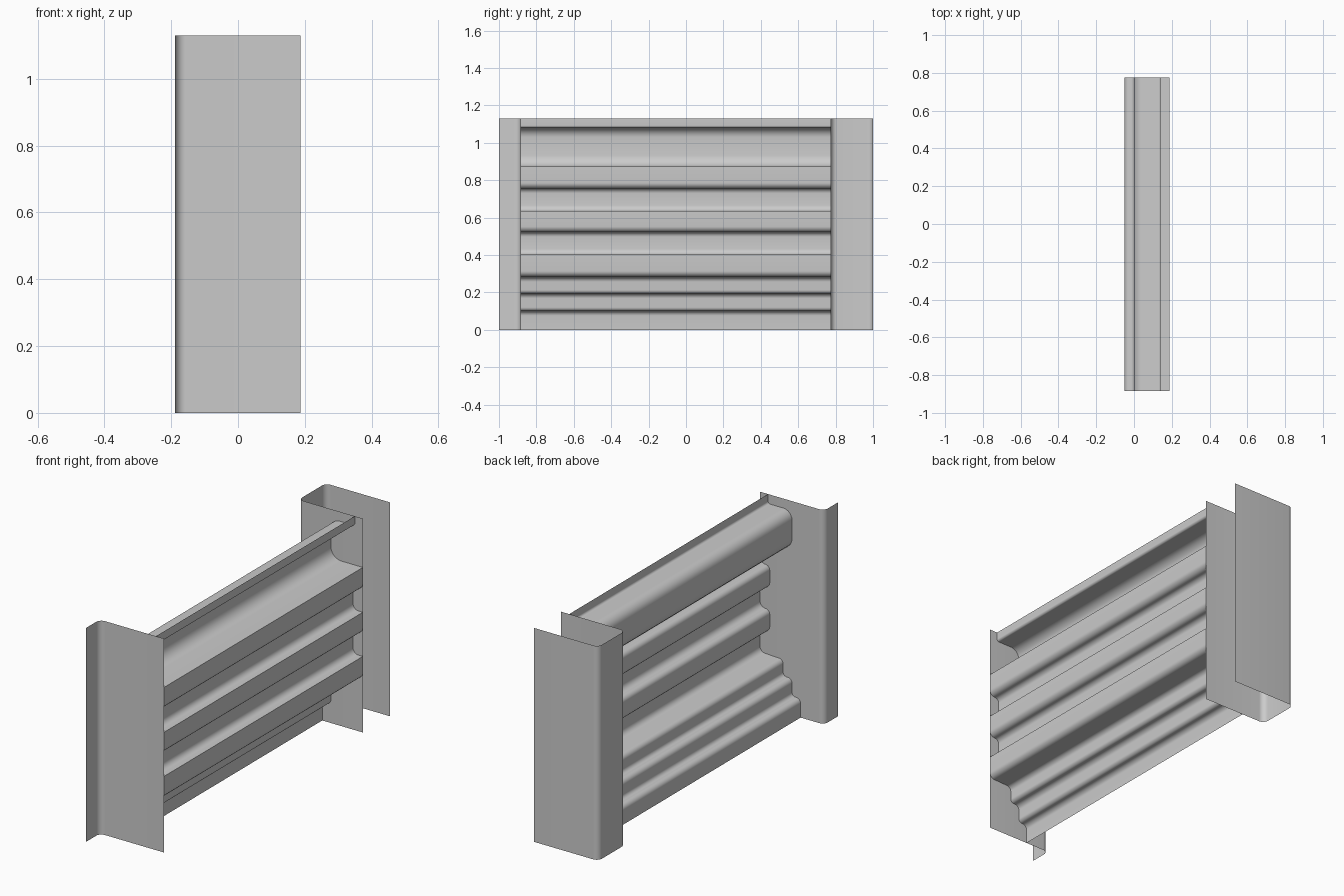
import bpy, math
from mathutils import Vector

if "Cube" in bpy.data.objects:
    bpy.data.objects.remove(bpy.data.objects["Cube"])


def rounded(points, segs=5):
    """Turn (a, b, radius) corners into an open path with arc fillets."""
    path = []
    for i, (a, b, r) in enumerate(points):
        p = Vector((a, b))
        if r == 0 or i in (0, len(points) - 1):
            path.append(p)
            continue
        d0 = (Vector(points[i - 1][:2]) - p).normalized()
        d1 = (Vector(points[i + 1][:2]) - p).normalized()
        half = d0.angle(d1) / 2
        centre = p + (d0 + d1).normalized() * (r / math.sin(half))
        start = p + d0 * (r / math.tan(half)) - centre
        end = p + d1 * (r / math.tan(half)) - centre
        for k in range(segs + 1):
            v = start.lerp(end, k / segs)
            path.append(centre + v.normalized() * r)
    return path


def sheet(name, path, place, lo, hi):
    """Extrude a 2D path into a thin sheet between lo and hi."""
    n = len(path)
    verts = [place(p, t) for t in (lo, hi) for p in path]
    faces = [(i, i + 1, n + i + 1, n + i) for i in range(n - 1)]
    mesh = bpy.data.meshes.new(name)
    mesh.from_pydata(verts, [], faces)
    obj = bpy.data.objects.new(name, mesh)
    bpy.context.collection.objects.link(obj)
    bpy.context.view_layer.objects.active = obj
    obj.select_set(True)
    bpy.ops.object.shade_smooth_by_angle(angle=math.radians(40))
    obj.select_set(False)
    return obj


HEIGHT = 1.13
FRONT, BACK = -0.885, 0.775      # panel ends
OUT, IN = 0.187, -0.188          # post depth range in x

# Corrugated panel profile in (x, z): top lip and large recess
profile = [(0.14, HEIGHT, 0), (0.14, 1.08, 0.012),
           (0.0, 1.08, 0.05), (0.0, 0.872, 0.06), (OUT, 0.872, 0)]
# Two shallow grooves below it
for top, bottom in ((0.755, 0.635), (0.522, 0.402)):
    profile += [(OUT, top, 0.03), (0.13, top, 0.025),
                (0.13, bottom, 0.03), (OUT, bottom, 0)]
# Stepped foot
profile += [(OUT, 0.285, 0.03), (0.052, 0.28, 0.025),
            (0.052, 0.193, 0.02), (0.0, 0.193, 0.025),
            (0.0, 0.1, 0.02), (-0.05, 0.1, 0.025), (-0.05, 0, 0)]
sheet("corrugated_panel", rounded(profile),
      lambda p, t: (p.x, t, p.y), FRONT, BACK)

# End posts, plan profile in (x, y)
upright = lambda p, t: (p.x, p.y, t)
sheet("front_post", rounded([(OUT, FRONT, 0), (IN, FRONT, 0.03), (IN, -1, 0)]),
      upright, 0, HEIGHT)
sheet("back_post", rounded([(OUT, BACK, 0), (IN, BACK, 0.03),
                            (IN, 1, 0.03), (OUT, 1, 0)]),
      upright, 0, HEIGHT)
